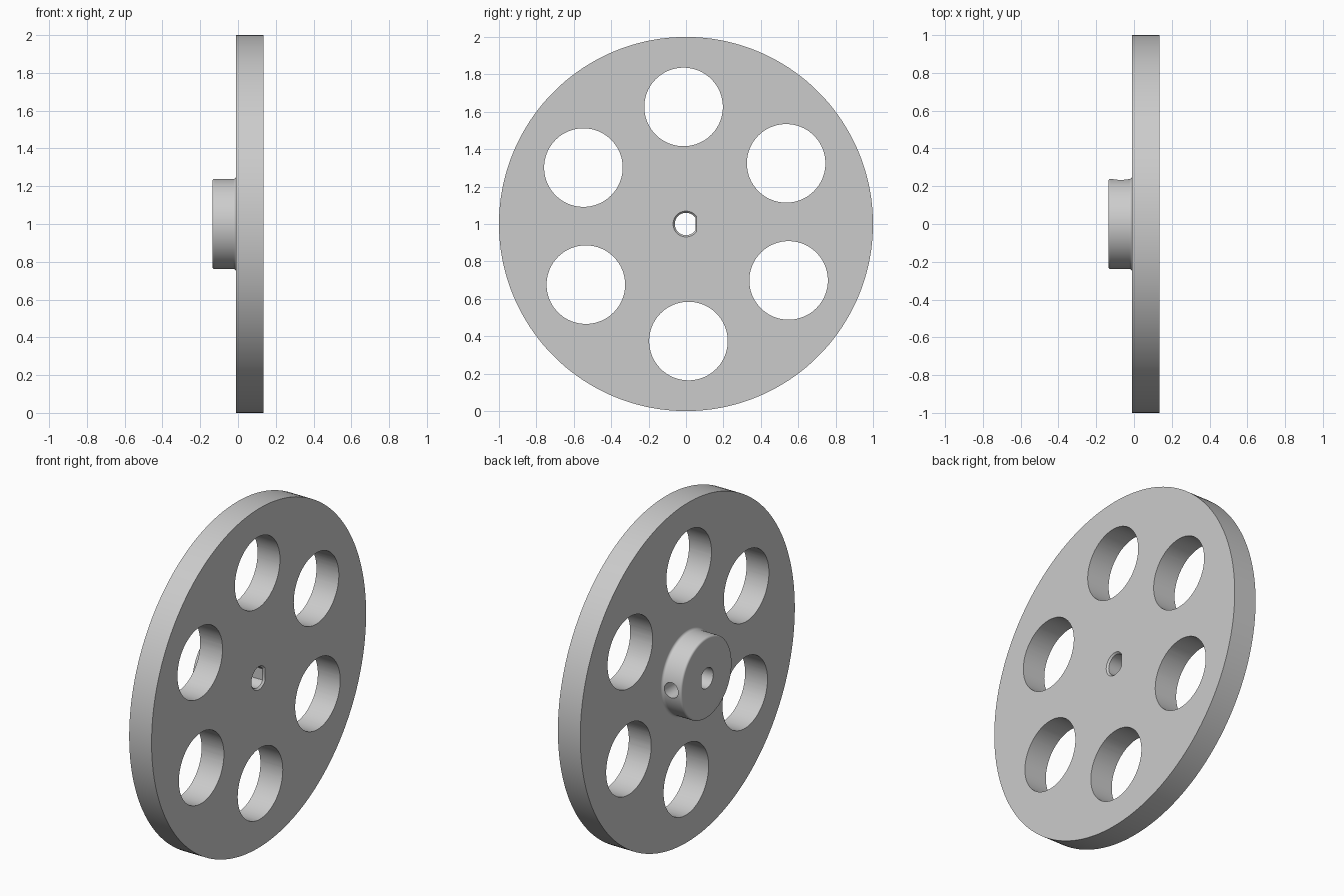
import bpy, bmesh, math
from mathutils import Matrix, Vector

if "Cube" in bpy.data.objects:
    bpy.data.objects.remove(bpy.data.objects["Cube"], do_unlink=True)

AXLE = Vector((0, 0, 1))          # wheel centre, axle runs along x
FACE, STEP, BACK = 0.136, -0.01, -0.136
HUB_R, FILLET, ROUND = 0.238, 0.015, 0.012

grey = bpy.data.materials.new("plain_grey")
grey.use_nodes = True
colour = (0.6, 0.6, 0.6, 1)
grey.diffuse_color = colour
grey.node_tree.nodes["Principled BSDF"].inputs["Base Color"].default_value = colour


def finish(name, bm):
    bmesh.ops.recalc_face_normals(bm, faces=bm.faces)
    mesh = bpy.data.meshes.new(name)
    bm.to_mesh(mesh)
    bm.free()
    mesh.materials.append(grey)
    obj = bpy.data.objects.new(name, mesh)
    bpy.context.collection.objects.link(obj)
    return obj


def arc(cx, cr, radius, start, end, steps=6):
    angles = [math.radians(start + (end - start) * i / steps) for i in range(steps + 1)]
    return [(cx + radius * math.cos(a), cr + radius * math.sin(a)) for a in angles]


def lathe(name, profile, segments):
    """Turn an (x, radius) profile about the axle."""
    bm = bmesh.new()
    verts = [bm.verts.new(AXLE + Vector((x, 0, r))) for x, r in profile]
    edges = [bm.edges.new(pair) for pair in zip(verts, verts[1:])]
    bmesh.ops.spin(bm, geom=verts + edges, cent=AXLE, axis=(1, 0, 0),
                   angle=math.tau, steps=segments, use_merge=True)
    bmesh.ops.remove_doubles(bm, verts=bm.verts, dist=1e-5)
    return finish(name, bm)


def cylinder(name, centre, radius, depth, axis, segments=64):
    bm = bmesh.new()
    turn = Matrix.Rotation(math.pi / 2, 4, axis)
    bmesh.ops.create_cone(bm, cap_ends=True, segments=segments, radius1=radius,
                          radius2=radius, depth=depth,
                          matrix=Matrix.Translation(centre) @ turn)
    return finish(name, bm)


def d_section(radius, flat, steps=48):
    """Circle cut by a flat on the +y side."""
    half = math.acos(flat / radius)
    angles = [half + (math.tau - 2 * half) * i / steps for i in range(steps + 1)]
    return [(radius * math.cos(a), radius * math.sin(a)) for a in angles]


def d_bore(name, stations):
    """Loft D sections given as (x, radius, flat)."""
    bm = bmesh.new()
    rings = [[bm.verts.new(AXLE + Vector((x, y, z))) for y, z in d_section(r, flat)]
             for x, r, flat in stations]
    for a, b in zip(rings, rings[1:]):
        for i in range(len(a)):
            j = (i + 1) % len(a)
            bm.faces.new((a[i], a[j], b[j], b[i]))
    bm.faces.new(rings[0])
    bm.faces.new(rings[-1])
    return finish(name, bm)


# Disc and hub turned in one piece, with root fillet and rounded hub rim
profile = [(FACE, 0), (FACE, 1), (STEP, 1)]
profile += arc(STEP - FILLET, HUB_R + FILLET, FILLET, 0, -90)
profile += arc(BACK + ROUND, HUB_R - ROUND, ROUND, 90, 180)
profile += [(BACK, 0)]
wheel = lathe("wheel_disc_with_hub", profile, 180)

# Six lightening holes
cutters = []
for k in range(6):
    a = math.radians(31.2 + 60 * k)
    centre = AXLE + 0.626 * Vector((0, math.cos(a), math.sin(a)))
    cutters.append(cylinder("lightening_hole_cutter", centre, 0.21, 0.6, "Y", 96))

# D-shaped axle bore, chamfered on the flat face
cutters.append(d_bore("axle_bore_cutter", [(-0.2, 0.06, 0.05), (FACE - 0.01, 0.06, 0.05),
                                           (FACE, 0.069, 0.057), (0.2, 0.069, 0.057)]))

# Set screw hole through the hub wall onto the bore flat
cutters.append(cylinder("set_screw_hole_cutter", AXLE + Vector((-0.07, 0.18, 0)),
                        0.045, 0.3, "X", 48))

bpy.context.view_layer.objects.active = wheel
for cutter in cutters:
    cutter.hide_render = True
    mod = wheel.modifiers.new("cut", "BOOLEAN")
    mod.operation = "DIFFERENCE"
    mod.solver = "EXACT"
    mod.object = cutter
    bpy.ops.object.modifier_apply(modifier=mod.name)
    bpy.data.objects.remove(cutter, do_unlink=True)

# Smooth curved walls, crisp edges
bpy.ops.object.select_all(action="DESELECT")
wheel.select_set(True)
bpy.ops.object.shade_smooth_by_angle(angle=math.radians(30))
